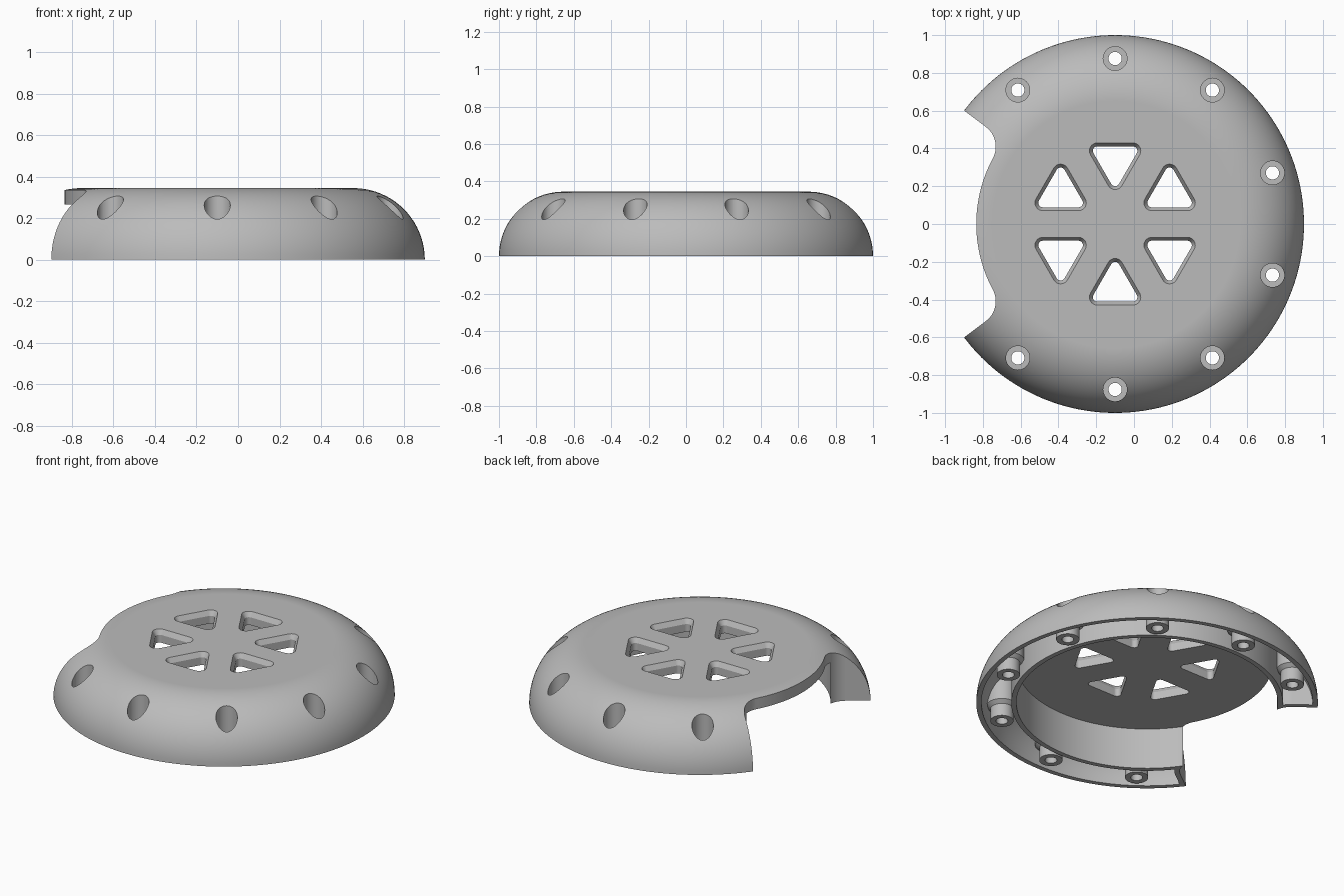
import bpy, bmesh, math
from mathutils import Matrix, Vector

if "Cube" in bpy.data.objects:
    bpy.data.objects.remove(bpy.data.objects["Cube"], do_unlink=True)

HEIGHT, ROUND, FLAT_R = 0.345, 0.345, 0.655    # dome height, edge rounding, flat top radius
WALL, CEILING, CAVITY_R = 0.03, 0.265, 0.765
BOSS_R = 0.876
BOSS_ANGLES = [math.radians(18 + 36 * k) for k in range(10) if k not in (4, 5)]


def finish(name, bm):
    bmesh.ops.recalc_face_normals(bm, faces=bm.faces)
    mesh = bpy.data.meshes.new(name)
    bm.to_mesh(mesh)
    bm.free()
    obj = bpy.data.objects.new(name, mesh)
    bpy.context.collection.objects.link(obj)
    return obj


def loft(bm, rings, closed=False):
    """Skin a list of point loops, capped at the ends or joined into a ring."""
    loops = [[bm.verts.new(p) for p in ring] for ring in rings]
    pairs = list(zip(loops, loops[1:]))
    if closed:
        pairs.append((loops[-1], loops[0]))
    else:
        bm.faces.new(loops[0])
        bm.faces.new(loops[-1])
    for a, b in pairs:
        n = len(a)
        for i in range(n):
            bm.faces.new((a[i], a[(i + 1) % n], b[(i + 1) % n], b[i]))


def lathe(bm, profile, segments, centre=(0, 0), closed=False):
    turn = [2 * math.pi * i / segments for i in range(segments)]
    loft(bm, [[(centre[0] + r * math.cos(t), centre[1] + r * math.sin(t), z) for t in turn]
              for r, z in profile], closed)


def on_bosses(name, profile, segments=40):
    bm = bmesh.new()
    for t in BOSS_ANGLES:
        lathe(bm, profile, segments, (BOSS_R * math.cos(t), BOSS_R * math.sin(t)))
    return finish(name, bm)


def cut(target, cutter):
    """Subtract the cutter from the target, then discard it."""
    cutter.hide_render = True
    mod = target.modifiers.new("cut", 'BOOLEAN')
    mod.operation, mod.solver, mod.object = 'DIFFERENCE', 'EXACT', cutter
    bpy.ops.object.select_all(action='DESELECT')
    bpy.context.view_layer.objects.active = target
    target.select_set(True)
    bpy.ops.object.modifier_apply(modifier=mod.name)
    bpy.data.objects.remove(cutter, do_unlink=True)


def side_opening(name, offset):
    """Filleted bite on the -x side, grown by offset into the shell."""
    a, rim, fillet = math.radians(143.1), 0.735, 0.13
    ca = a + math.asin(fillet / (rim + fillet))
    c = Vector((math.cos(ca), math.sin(ca))) * (rim + fillet)
    ray = Vector((math.cos(a), math.sin(a)))
    start, end, rad = a - math.pi / 2, ca - math.pi, fillet + offset
    half = [c + Vector((math.cos(start), math.sin(start))) * rad + ray * 0.6]
    for i in range(17):
        t = start + (end - start) * i / 16
        half.append(c + Vector((math.cos(t), math.sin(t))) * rad)
    for i in range(1, 17):
        t = ca + (math.pi - ca) * i / 16
        half.append(Vector((math.cos(t), math.sin(t))) * (rim - offset))
    outline = half + [Vector((p.x, -p.y)) for p in reversed(half[:-1])]
    bm = bmesh.new()
    loft(bm, [[(p.x, p.y, z) for p in outline] for z in (-0.2, 0.6)])
    return finish(name, bm)


def rounded_triangle(angle, radius, z):
    """Equilateral loop with round corners, one corner pointing at the centre."""
    mid = Vector((math.cos(angle), math.sin(angle))) * 0.333
    pts = []
    for k in range(3):
        d = angle + math.pi + k * 2 * math.pi / 3
        corner = mid + Vector((math.cos(d), math.sin(d))) * 0.1085
        for i in range(9):
            t = d + math.radians(-60 + 15 * i)
            pts.append((corner.x + radius * math.cos(t), corner.y + radius * math.sin(t), z))
    return pts


# Domed body with a rounded shoulder
bm = bmesh.new()
arc = [math.pi / 2 * i / 20 for i in range(21)]
lathe(bm, [(FLAT_R + ROUND * math.cos(t), HEIGHT * math.sin(t)) for t in arc], 160)
cover = finish("domed_cover", bm)

# Central cavity, open at the bottom
bm = bmesh.new()
lathe(bm, [(CAVITY_R, -0.1), (CAVITY_R, CEILING)], 160)
cut(cover, finish("cavity_cutter", bm))

# Hollow rim channel, leaving screw posts and closed ends
inner_r, inner_round = CAVITY_R + WALL, ROUND - WALL
last = math.acos((inner_r - FLAT_R) / inner_round)
profile = [(inner_r, -0.1), (FLAT_R + inner_round, -0.1)]
profile += [(FLAT_R + inner_round * math.cos(last * i / 12), inner_round * math.sin(last * i / 12))
            for i in range(13)]
bm = bmesh.new()
lathe(bm, profile, 160, closed=True)
channel = finish("channel_cutter", bm)
cut(channel, on_bosses("screw_posts", [(0.068, -0.2), (0.068, 0.08), (0.092, 0.10), (0.092, 0.5)]))
cut(channel, side_opening("channel_end_cutter", WALL))
cut(cover, channel)

# Side opening
cut(cover, side_opening("side_opening_cutter", 0))

# Screw holes with wide recesses from above
cut(cover, on_bosses("screw_hole_cutter", [(0.035, -0.2), (0.035, 0.13), (0.063, 0.13), (0.063, 0.5)]))

# Six chamfered triangular vents
bm = bmesh.new()
for k in range(6):
    ang = math.radians(30 + 60 * k)
    loft(bm, [rounded_triangle(ang, r, z) for r, z in
              ((0.024, 0.15), (0.024, HEIGHT - 0.03), (0.042, HEIGHT), (0.042, 0.45))])
cut(cover, finish("vent_cutter", bm))

# Placement, colour and shading
cover.data.transform(Matrix.Translation((-0.1, 0, 0)))
grey = bpy.data.materials.new("mid_grey")
grey.use_nodes = True
colour = (0.5, 0.5, 0.5, 1)
grey.diffuse_color = colour
grey.node_tree.nodes["Principled BSDF"].inputs["Base Color"].default_value = colour
cover.data.materials.clear()
cover.data.materials.append(grey)
for poly in cover.data.polygons:
    poly.material_index = 0
bpy.ops.object.select_all(action='DESELECT')
bpy.context.view_layer.objects.active = cover
cover.select_set(True)
bpy.ops.object.shade_smooth_by_angle(angle=math.radians(30))
weighted = cover.modifiers.new("even_shading", 'WEIGHTED_NORMAL')
weighted.keep_sharp = True
